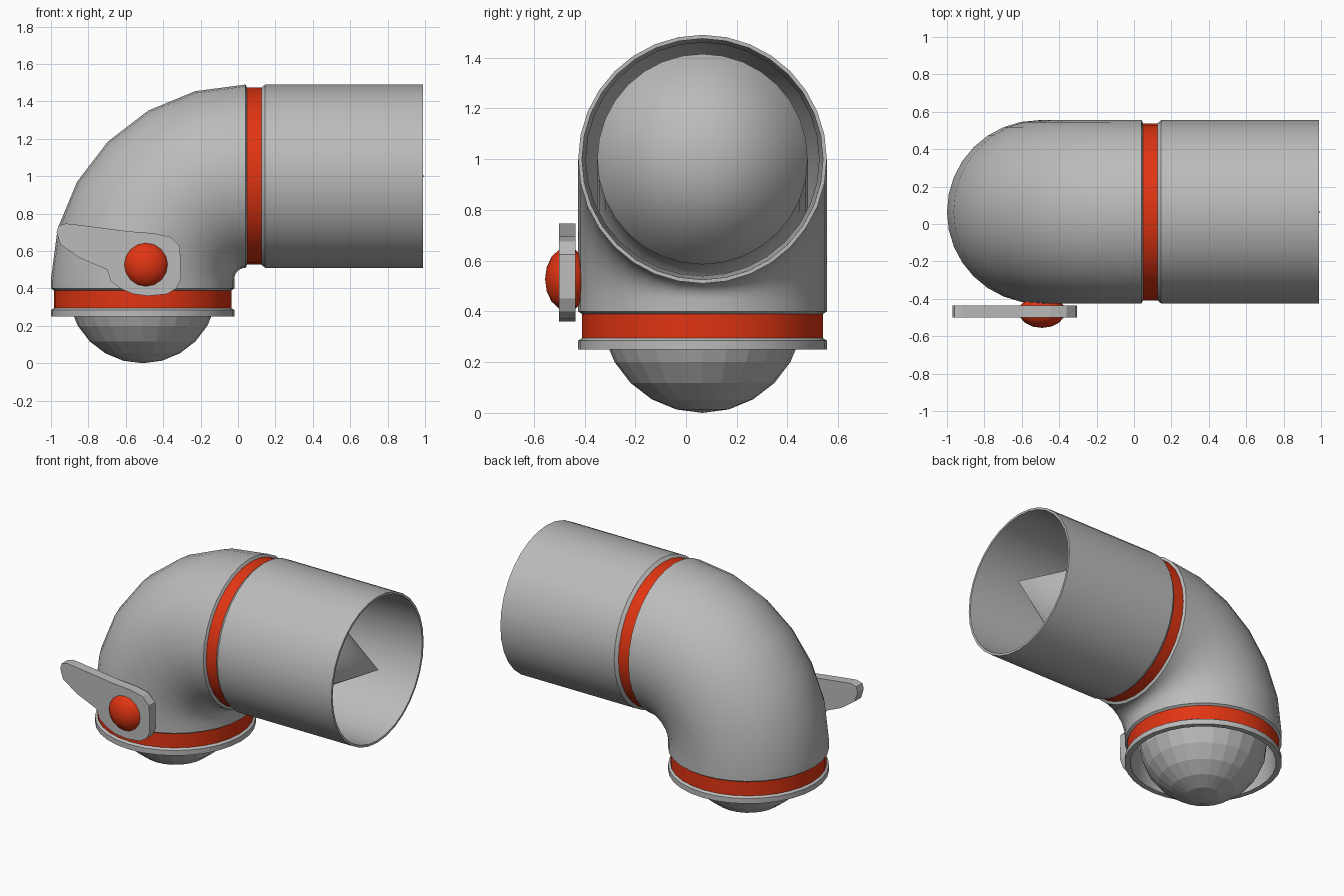
import bpy, bmesh, math
from mathutils import Vector, Matrix

if "Cube" in bpy.data.objects:
    bpy.data.objects.remove(bpy.data.objects["Cube"])

YC = 0.065                              # depth of the pipe axis
BEND = Vector((0.04, YC, 0.45))         # centre of the elbow bend
BEND_R, TUBE_R, SIDES = 0.55, 0.49, 32
DROP_X, RUN_Z = BEND.x - BEND_R, BEND.z + BEND_R


def material(name, rgb):
    m = bpy.data.materials.new(name)
    m.diffuse_color = (*rgb, 1)
    m.use_nodes = True
    m.node_tree.nodes["Principled BSDF"].inputs["Base Color"].default_value = m.diffuse_color
    return m


GREY = material("light_grey", (0.5, 0.5, 0.5))
RED = material("orange_red", (0.75, 0.035, 0.006))


def finish(name, bm, mat, smooth=35):
    bmesh.ops.recalc_face_normals(bm, faces=bm.faces)
    me = bpy.data.meshes.new(name)
    bm.to_mesh(me)
    bm.free()
    me.materials.append(mat)
    ob = bpy.data.objects.new(name, me)
    bpy.context.collection.objects.link(ob)
    if smooth:
        bpy.ops.object.select_all(action='DESELECT')
        ob.select_set(True)
        bpy.context.view_layer.objects.active = ob
        bpy.ops.object.shade_smooth_by_angle(angle=math.radians(smooth))
    return ob


def skin(name, rings, mat, smooth=35, closed=False):
    """Bridge a row of rings; closed joins the last ring to the first."""
    bm = bmesh.new()
    vs = [[bm.verts.new(p) for p in ring] for ring in rings]
    n = len(vs[0])
    pairs = list(zip(vs, vs[1:])) + ([(vs[-1], vs[0])] if closed else [])
    for a, b in pairs:
        for i in range(n):
            j = (i + 1) % n
            bm.faces.new((a[i], a[j], b[j], b[i]))
    return finish(name, bm, mat, smooth)


def circle(c, u, v, r, sides=SIDES):
    return [c + r * (u * math.cos(t) + v * math.sin(t))
            for t in (2 * math.pi * i / sides for i in range(sides))]


X, Y, Z = Vector((1, 0, 0)), Vector((0, 1, 0)), Vector((0, 0, 1))


def run_lathe(name, profile, mat, **kw):       # profile of (x, radius)
    return skin(name, [circle(Vector((x, YC, RUN_Z)), Y, Z, r) for x, r in profile], mat, **kw)


def drop_lathe(name, profile, mat, **kw):      # profile of (z, radius)
    return skin(name, [circle(Vector((DROP_X, YC, z)), X, Y, r) for z, r in profile], mat, **kw)


def bend_rings(radius, steps=6):
    rings = []
    for k in range(steps + 1):
        a = math.pi / 2 * k / steps
        out = Vector((-math.cos(a), 0, math.sin(a)))
        rings.append(circle(BEND + out * BEND_R, out, Y, radius))
    return rings


# outer elbow with its straight, chamfered ends
low = [circle(Vector((DROP_X, YC, z)), -X, Y, r) for z, r in ((0.39, 0.475), (0.40, TUBE_R))]
end = [circle(Vector((0.05, YC, RUN_Z)), Z, Y, 0.472)]
skin("elbow", low + bend_rings(TUBE_R) + end, GREY)

# horizontal pipe: red band and thin-walled open sleeve
run_lathe("run_band", [(0.045, 0.473), (0.13, 0.473)], RED)
run_lathe("run_sleeve", [(0.125, 0.473), (0.145, TUBE_R), (0.99, TUBE_R), (0.99, 0.475),
                         (0.04, 0.46)], GREY)

# vertical pipe: red band and open bottom flange
drop_lathe("drop_band", [(0.29, 0.475), (0.395, 0.475)], RED)
drop_lathe("drop_flange", [(0.45, 0.44), (0.25, 0.455), (0.25, TUBE_R), (0.285, TUBE_R),
                           (0.295, 0.475)], GREY)

# inner pipe following the bend
inner_r = 0.415
inner_end = [circle(Vector((0.25, YC, RUN_Z)), Z, Y, inner_r)]
skin("inner_pipe", bend_rings(inner_r) + inner_end, GREY)

# pointed plug at the end of the inner pipe
bm = bmesh.new()
bmesh.ops.create_cone(bm, cap_ends=False, segments=SIDES, radius1=inner_r, radius2=0, depth=0.748)
bmesh.ops.remove_doubles(bm, verts=bm.verts, dist=1e-4)
bmesh.ops.transform(bm, verts=bm.verts, matrix=Matrix.Translation((0.624, YC, RUN_Z))
                    @ Matrix.Rotation(math.pi / 2, 4, 'Y'))
finish("pointed_plug", bm, GREY, 60)

# faceted ball in the bottom opening
bm = bmesh.new()
bmesh.ops.create_uvsphere(bm, u_segments=24, v_segments=12, radius=0.4)
bmesh.ops.translate(bm, verts=bm.verts, vec=(DROP_X, YC, 0.4))
finish("bottom_ball", bm, GREY, 0)

# lever plate
outline = [(-.97, .70), (-.96, .735), (-.92, .747), (-.87, .742), (-.58, .705), (-.45, .695),
           (-.36, .675), (-.31, .625), (-.305, .45), (-.33, .40), (-.38, .37), (-.48, .36),
           (-.56, .37), (-.62, .395), (-.68, .44), (-.70, .50), (-.85, .565), (-.95, .635)]
bm = bmesh.new()
front = bm.faces.new([bm.verts.new((x, -0.50, z)) for x, z in outline])
back = bmesh.ops.extrude_face_region(bm, geom=[front])["geom"]
bmesh.ops.translate(bm, verts=[g for g in back if isinstance(g, bmesh.types.BMVert)],
                    vec=(0, 0.065, 0))
finish("lever", bm, GREY, 0)

# rounded lever knob
bm = bmesh.new()
bmesh.ops.create_uvsphere(bm, u_segments=16, v_segments=8, radius=0.125)
bmesh.ops.transform(bm, verts=bm.verts, matrix=Matrix.Translation((-0.492, -0.468, 0.527))
                    @ Matrix.Diagonal((1, 0.7, 1, 1)) @ Matrix.Rotation(math.pi / 2, 4, 'X'))
finish("lever_knob", bm, RED, 60)
